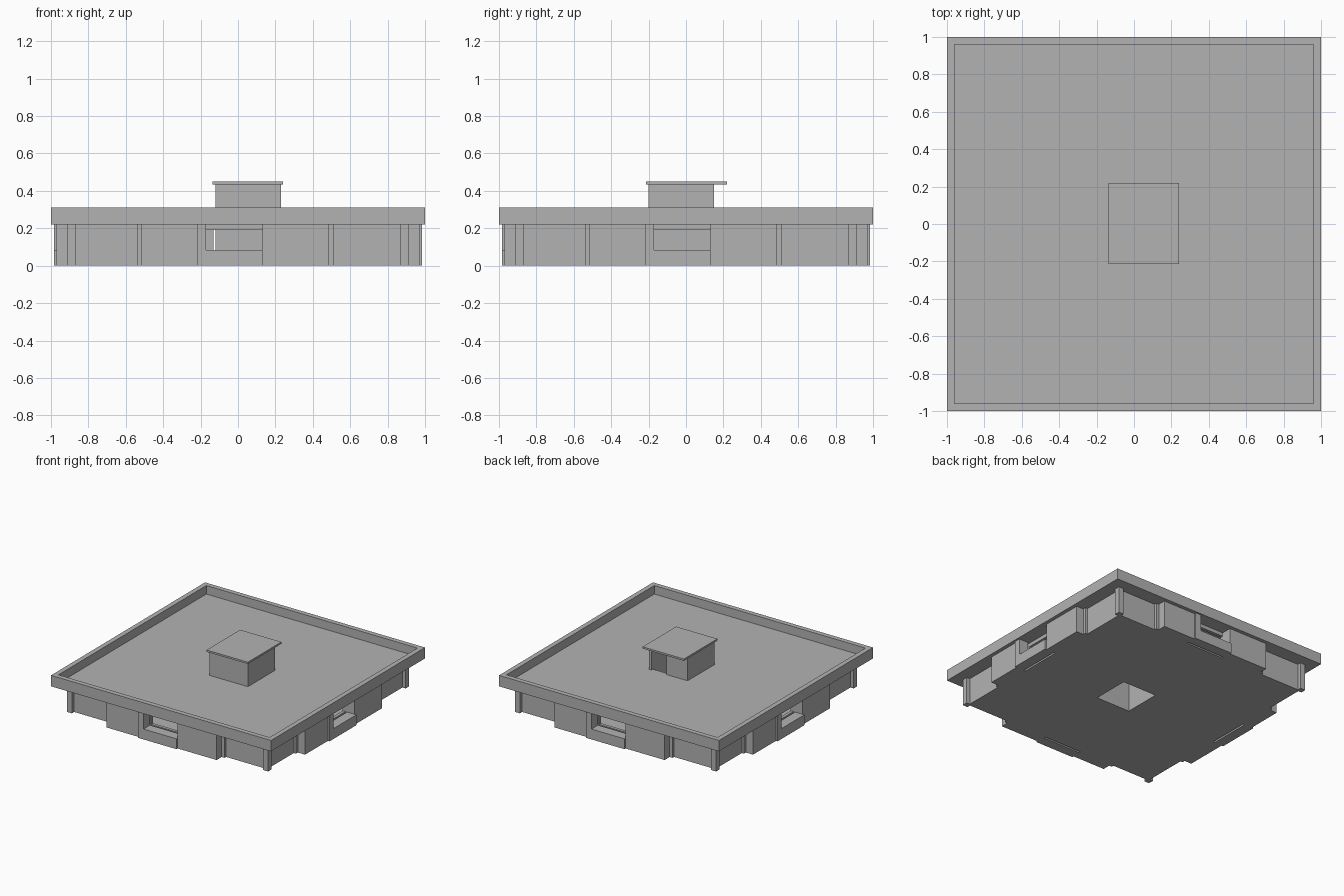
import bpy
import bmesh
from math import radians
from mathutils import Matrix, Vector

cube = bpy.data.objects.get("Cube")
if cube:
    bpy.data.objects.remove(cube, do_unlink=True)

grey = bpy.data.materials.new("plain_grey")
grey.use_nodes = True
GREY = (0.45, 0.45, 0.45, 1)
grey.diffuse_color = GREY
grey.node_tree.nodes["Principled BSDF"].inputs["Base Color"].default_value = GREY


def boxes(name, spans, sides=1):
    """Object of boxes (x0, x1, y0, y1, z0, z1), repeated by quarter turns."""
    bm = bmesh.new()
    for side in range(sides):
        turn = Matrix.Rotation(radians(90 * side), 4, 'Z')
        for x0, x1, y0, y1, z0, z1 in spans:
            mid = Vector((x0 + x1, y0 + y1, z0 + z1)) / 2
            size = Matrix.Diagonal((x1 - x0, y1 - y0, z1 - z0, 1))
            bmesh.ops.create_cube(bm, size=1, matrix=turn @ Matrix.Translation(mid) @ size)
    return finish(name, bm)


def ring(name, outer, inner, z0, z1):
    """Upright slab or tube between two rectangles (x0, x1, y0, y1)."""
    bm = bmesh.new()
    loops = []
    for z in (z0, z1):
        for x0, x1, y0, y1 in (outer, inner):
            loops.append([bm.verts.new((x, y, z)) for x, y in
                          ((x0, y0), (x1, y0), (x1, y1), (x0, y1))])
    low_out, low_in, top_out, top_in = loops
    for a, b in ((low_out, top_out), (top_out, top_in), (top_in, low_in), (low_in, low_out)):
        for i in range(4):
            j = (i + 1) % 4
            bm.faces.new((a[i], a[j], b[j], b[i]))
    bmesh.ops.recalc_face_normals(bm, faces=bm.faces)
    return finish(name, bm)


def finish(name, bm):
    mesh = bpy.data.meshes.new(name)
    bm.to_mesh(mesh)
    bm.free()
    mesh.materials.append(grey)
    obj = bpy.data.objects.new(name, mesh)
    bpy.context.collection.objects.link(obj)
    return obj


def square(r):
    return (-r, r, -r, r)


WALL, BACK, FRONT = -0.885, -0.86, -0.97
EAVE, DECK, RIM = 0.22, 0.24, 0.31
SILL, HEAD = 0.085, 0.19
WIN_L, WIN_R = -0.17, 0.13
HUT = (-0.12, 0.23, -0.2, 0.15)
SHAFT = (-0.10, 0.21, -0.18, 0.13)
HUT_TOP = 0.435

# Floor and roof, both pierced by the central shaft
ring("floor_slab", square(-WALL), SHAFT, 0, 0.015)
ring("roof_deck", square(0.98), SHAFT, EAVE, DECK)
ring("roof_parapet", square(1), square(0.96), EAVE, RIM)

# Outer walls with a window opening in each side
boxes("outer_walls", [
    (WALL, WIN_L, WALL, BACK, 0, EAVE),
    (WIN_R, -BACK, WALL, BACK, 0, EAVE),
    (WIN_L, WIN_R, WALL, BACK, 0, SILL),
    (WIN_L, WIN_R, WALL, BACK, HEAD, EAVE)], 4)
boxes("corner_posts", [(0.87, 0.915, -0.915, -0.87, 0, EAVE)], 4)

# Projecting blocks beside each window, with slim pilasters at their ends
boxes("wall_blocks", [
    (-0.515, -0.22, FRONT, WALL, 0, EAVE),
    (WIN_R, 0.485, FRONT, WALL, 0, EAVE)], 4)
boxes("pilasters", [
    (-0.54, -0.515, -0.905, WALL, 0, EAVE),
    (0.485, 0.51, -0.905, WALL, 0, EAVE)], 4)

# Window bay: sill panel and one full-height jamb, standing off the wall
boxes("window_bays", [
    (-0.22, WIN_L, -0.985, -0.9, 0, EAVE),
    (WIN_L, WIN_R, -0.985, -0.9, 0, SILL)], 4)

# Central shaft, and the roof hut over it with a doorway at the back
ring("shaft_walls", HUT, SHAFT, 0, EAVE)
x0, x1, y0, y1 = HUT
s0, s1, t0, t1 = SHAFT
boxes("hut_walls", [
    (x0, x1, y0, t0, DECK, HUT_TOP),
    (x0, s0, t0, y1, DECK, HUT_TOP),
    (s1, x1, t0, y1, DECK, HUT_TOP),
    (s0, 0.07, t1, y1, DECK, HUT_TOP)])
boxes("hut_roof", [(-0.135, 0.24, -0.215, 0.22, HUT_TOP, 0.45)])
